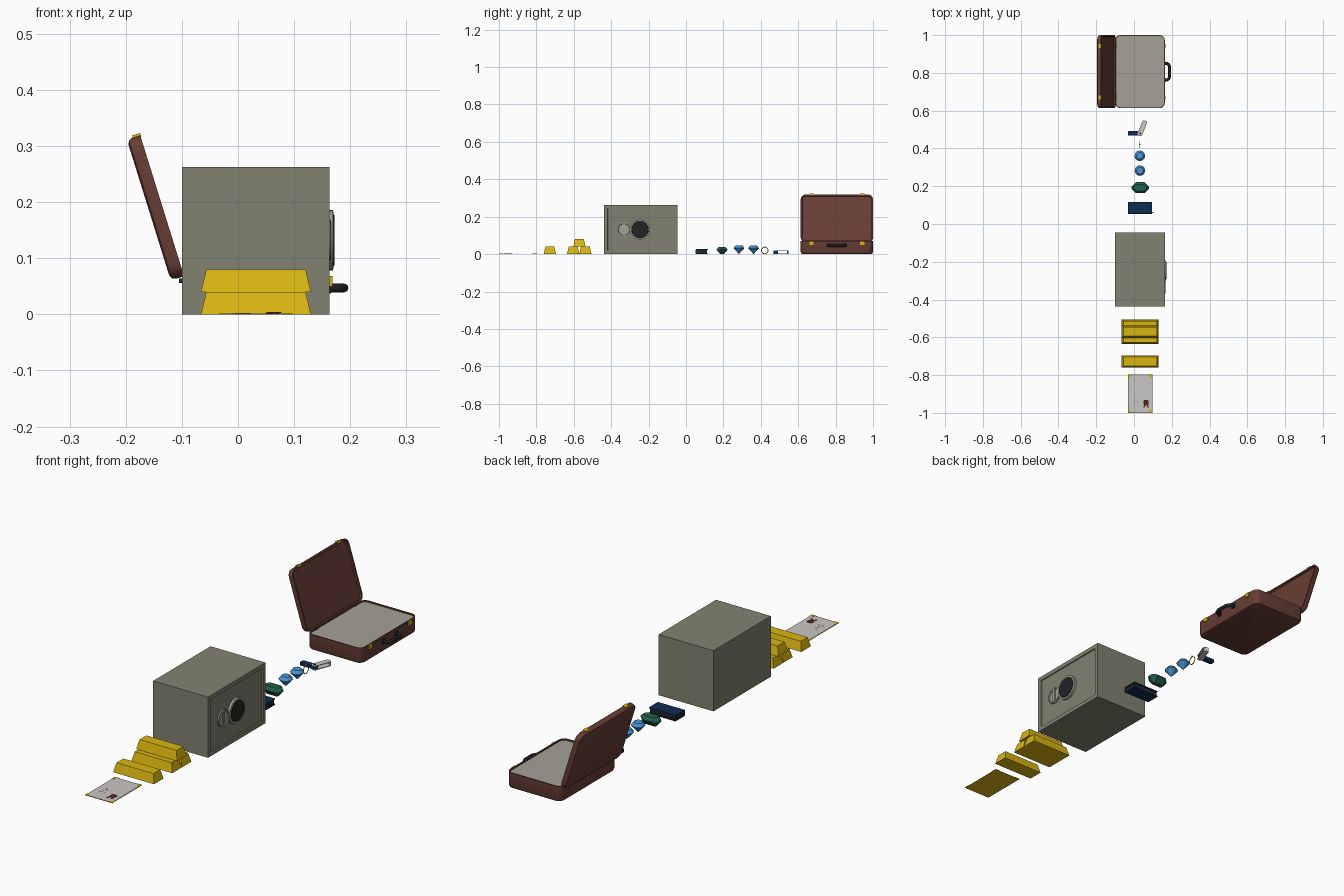
import bpy, bmesh, math
from mathutils import Matrix, Vector

if "Cube" in bpy.data.objects:
    bpy.data.objects.remove(bpy.data.objects["Cube"])


def material(name, r, g, b):
    m = bpy.data.materials.new(name)
    m.diffuse_color = (r, g, b, 1)
    m.use_nodes = True
    m.node_tree.nodes["Principled BSDF"].inputs["Base Color"].default_value = m.diffuse_color
    return m


GOLD = material("gold", 0.70, 0.47, 0.005)
SAFE = material("safe_grey", 0.223, 0.223, 0.165)
LEATHER = material("brown_leather", 0.138, 0.048, 0.035)
LINING = material("lining_grey", 0.37, 0.355, 0.305)
PAPER = material("pale_paper", 0.58, 0.57, 0.56)
BLUE = material("diamond_blue", 0.065, 0.31, 0.68)
GREEN = material("emerald_green", 0.016, 0.115, 0.075)
NAVY = material("navy", 0.005, 0.027, 0.085)
BLACK = material("black", 0.016, 0.016, 0.018)
RED = material("seal_red", 0.11, 0.02, 0.02)


def place(x, y, z, ry=0, rz=0):
    return Matrix.Translation((x, y, z)) @ Matrix.Rotation(rz, 4, 'Z') @ Matrix.Rotation(ry, 4, 'Y')


def finish(name, bm, mats, matrix, smooth):
    bmesh.ops.remove_doubles(bm, verts=bm.verts, dist=2e-5)
    bmesh.ops.recalc_face_normals(bm, faces=bm.faces)
    me = bpy.data.meshes.new(name)
    bm.to_mesh(me)
    bm.free()
    ob = bpy.data.objects.new(name, me)
    bpy.context.collection.objects.link(ob)
    for m in mats:
        me.materials.append(m)
    ob.matrix_world = matrix
    if smooth:
        bpy.ops.object.select_all(action='DESELECT')
        ob.select_set(True)
        bpy.context.view_layer.objects.active = ob
        bpy.ops.object.shade_smooth_by_angle(angle=math.radians(40))
    return ob


def outline(sx, sy, r, n, inset):
    """Rounded rectangle, n segments per corner."""
    hx, hy, r = sx / 2 - inset, sy / 2 - inset, max(r - inset, 0)
    pts = []
    for q, (cx, cy) in enumerate([(1, 1), (-1, 1), (-1, -1), (1, -1)]):
        for k in range(n + 1):
            a = math.pi / 2 * (q + (k / n if n else 0.5))
            pts.append((cx * (hx - r) + r * math.cos(a), cy * (hy - r) + r * math.sin(a)))
    return pts


def loft(name, sx, sy, levels, mat, matrix, r=0, n=0, cap=None, smooth=False):
    """Stack rounded-rectangle rings given as (inset, height)."""
    bm = bmesh.new()
    rings = [[bm.verts.new((x, y, z)) for x, y in outline(sx, sy, r, n, i)] for i, z in levels]
    for a, b in zip(rings, rings[1:]):
        for k in range(len(a)):
            j = (k + 1) % len(a)
            bm.faces.new((a[k], a[j], b[j], b[k]))
    bm.faces.new(rings[0][::-1])
    top = bm.faces.new(rings[-1])
    if cap:
        top.material_index = 1
    return finish(name, bm, [mat] + ([cap] if cap else []), matrix, smooth)


def box(name, sx, sy, sz, mat, matrix):
    return loft(name, sx, sy, [(0, 0), (0, sz)], mat, matrix)


def disc(name, rad, levels, mat, matrix, n=6, cap=None, smooth=False):
    return loft(name, 2 * rad, 2 * rad, levels, mat, matrix, rad, n, cap, smooth)


def prism(name, pts, z0, z1, mat):
    bm = bmesh.new()
    f = bm.faces.new([bm.verts.new((x, y, z0)) for x, y in pts])
    g = bmesh.ops.extrude_face_region(bm, geom=[f])['geom']
    bmesh.ops.translate(bm, verts=[v for v in g if isinstance(v, bmesh.types.BMVert)], vec=(0, 0, z1 - z0))
    return finish(name, bm, [mat], Matrix(), False)


RIGHT = math.pi / 2   # turns local z towards +x

# Certificate with gold border, corners, text rules and wax seal
cx, cy, w, h = 0.032, -0.898, 0.13, 0.204
box("certificate_border", w, h, 0.001, GOLD, place(cx, cy, 0))
box("certificate_paper", w - 0.006, h - 0.006, 0.0008, PAPER, place(cx, cy, 0.001))
for sx in (-1, 1):
    for sy in (-1, 1):
        x, y = cx + sx * w / 2, cy + sy * h / 2
        prism("certificate_corner", [(x, y), (x - sx * 0.024, y), (x, y - sy * 0.024)], 0.001, 0.0025, GOLD)
for k in range(4):
    box("certificate_line", 0.02 + 0.008 * (k % 2), 0.002, 0.0004, LINING, place(0.008, -0.9 - 0.013 * k, 0.0018))
disc("certificate_seal", 0.014, [(0, 0), (0.001, 0.002)], RED, place(0.064, -0.945, 0.0018))
for s in (-1, 1):
    box("seal_ribbon", 0.008, 0.026, 0.001, RED, place(0.064 + s * 0.007, -0.959, 0.0018, rz=s * 0.3))

# Gold bars: one alone and a stack of three
for y, z in ((-0.728, 0), (-0.603, 0), (-0.538, 0), (-0.57, 0.04)):
    loft("gold_bar", 0.196, 0.066, [(0, 0), (0.0095, 0.04)], GOLD, place(cx, y, z))

# Safe, door panel recessed on the +x face
loft("safe_body", 0.263, 0.393,
     [(0, 0), (0, 0.263), (0.018, 0.263), (0.02, 0.259)], SAFE, place(-0.1, -0.2415, 0.1315, RIGHT))
disc("safe_dial_ring", 0.054, [(0, 0), (0, 0.010), (0.004, 0.011)], LINING, place(0.159, -0.246, 0.132, RIGHT), 8)
disc("safe_dial", 0.047, [(0, 0), (0.002, 0.004)], BLACK, place(0.168, -0.246, 0.132, RIGHT), 6)
disc("safe_handle_plate", 0.037, [(0, 0), (0, 0.006), (0.005, 0.007), (0.007, 0.003)], LINING,
     place(0.159, -0.332, 0.132, RIGHT), 6)
box("safe_handle_bar", 0.064, 0.012, 0.006, LINING, place(0.161, -0.332, 0.132, RIGHT))

# Ledger: covers, page block, spine and bookmark
box("ledger_back_cover", 0.128, 0.061, 0.004, NAVY, place(cx, 0.087, 0))
box("ledger_pages", 0.122, 0.055, 0.019, BLACK, place(cx, 0.086, 0.004))
box("ledger_front_cover", 0.128, 0.061, 0.004, NAVY, place(cx, 0.087, 0.023))
loft("ledger_spine", 0.027, 0.010, [(0, 0), (0, 0.128)], NAVY, place(-0.032, 0.057, 0.0135, RIGHT), 0.005, 3)
box("ledger_bookmark", 0.012, 0.005, 0.001, GOLD, place(0.098, 0.062, 0.012))

# Step-cut emerald
loft("emerald", 0.093, 0.058, [(0.019, 0), (0.008, 0.013), (0, 0.023), (0, 0.026), (0.005, 0.032), (0.012, 0.038)],
     GREEN, place(0.033, 0.193, 0), 0.024, 1)

# Two round-cut diamonds
for y in (0.283, 0.361):
    disc("diamond", 0.028, [(0.0279, 0), (0, 0.031), (0, 0.033), (0.010, 0.046)], BLUE, place(0.031, y, 0), 3)

# Ring standing upright with a small stone
bpy.ops.mesh.primitive_torus_add(major_segments=28, minor_segments=8, major_radius=0.0175, minor_radius=0.0018,
                                 location=(0.031, 0.421, 0.0193), rotation=(0, RIGHT, 0))
ring = bpy.context.object
ring.name = "ring_band"
ring.data.materials.append(GOLD)
bpy.ops.object.shade_smooth_by_angle()
disc("ring_stone", 0.004, [(0.0035, 0), (0, 0.003), (0.0015, 0.005)], PAPER, place(0.031, 0.421, 0.037), 2)

# Memory stick with swivelled metal cover
loft("memory_stick_body", 0.076, 0.024, [(0, 0), (0, 0.013)], NAVY, place(0.005, 0.48, 0.003), 0.006, 3)
turn = place(0.033, 0.479, 0, rz=math.atan2(0.068, 0.026))
for z in (0, 0.016):
    loft("memory_stick_cover", 0.084, 0.026, [(0, 0), (0, 0.003)], PAPER,
         turn @ Matrix.Translation((0.030, 0, z)), 0.009, 3)
box("memory_stick_cover_end", 0.003, 0.020, 0.016, PAPER, turn @ Matrix.Translation((0.0695, 0, 0.001)))
disc("memory_stick_pivot", 0.006, [(0, 0), (0.001, 0.0205)], BLACK, place(0.033, 0.479, 0), 3)

# Briefcase base with lining
by = 0.8065
loft("briefcase_base", 0.263, 0.387,
     [(0.012, 0), (0.0035, 0.0035), (0, 0.012), (0, 0.069), (0.005, 0.069), (0.005, 0.063)],
     LEATHER, place(0.0315, by, 0), 0.028, 6, LINING, True)

# Open lid leaning back
lid = place(-0.159, by, 0.186, math.radians(72.7))
loft("briefcase_lid", 0.263, 0.387,
     [(0.010, 0), (0.003, 0.003), (0, 0.010), (0, 0.025), (0.008, 0.025), (0.009, 0.017)],
     LEATHER, lid, 0.028, 6, None, True)

# Latches on base and lid
for s in (-1, 1):
    y = 0.136 * s
    box("base_latch", 0.018, 0.022, 0.006, GOLD, place(0.162, by + y, 0.059, RIGHT))
    box("lid_latch", 0.007, 0.022, 0.015, GOLD, lid @ Matrix.Translation((-0.132, y, 0.011)))
    box("lid_hinge", 0.012, 0.03, 0.008, BLACK, place(-0.099, by + y, 0.056))

# Carrying handle
cu = bpy.data.curves.new("briefcase_handle", 'CURVE')
cu.dimensions = '3D'
cu.bevel_depth = 0.008
cu.bevel_resolution = 2
cu.use_fill_caps = True
path = [(0.158, 0.044), (0.174, 0.044), (0.184, 0.038), (0.189, 0.024), (0.189, -0.024),
        (0.184, -0.038), (0.174, -0.044), (0.158, -0.044)]
sp = cu.splines.new('POLY')
sp.points.add(len(path) - 1)
for p, (x, y) in zip(sp.points, path):
    p.co = (x, by + y, 0.047, 1)
cu.materials.append(BLACK)
handle = bpy.data.objects.new("briefcase_handle", cu)
bpy.context.collection.objects.link(handle)
for s in (-1, 1):
    box("handle_mount", 0.02, 0.02, 0.004, BLACK, place(0.162, by + 0.044 * s, 0.047, RIGHT))
